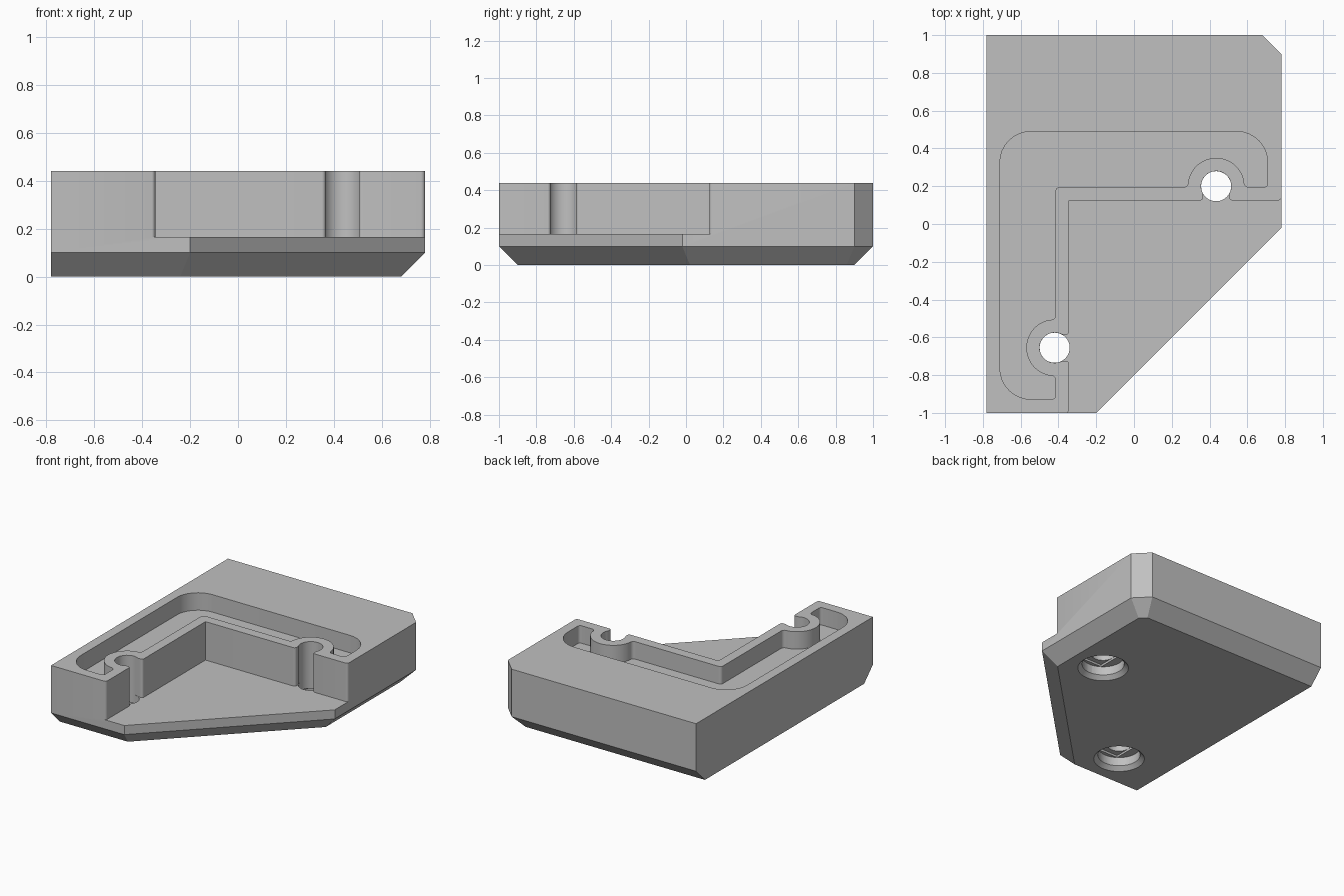
import bpy, bmesh
from math import sin, cos, tan, radians, pi
from mathutils import Vector, Matrix

cube = bpy.data.objects.get("Cube")
if cube:
    bpy.data.objects.remove(cube, do_unlink=True)

TOP, LEDGE, CHAMFER, POCKET_FLOOR = 0.44, 0.165, 0.1, 0.315
CORNER = Vector((-0.42, 0.2))   # where the two arm centre lines meet
BOSS = 0.855                    # distance of each screw hole along its arm

grey = bpy.data.materials.new("plain grey")
grey.use_nodes = True
grey.diffuse_color = (0.53, 0.53, 0.53, 1)
grey.node_tree.nodes["Principled BSDF"].inputs["Base Color"].default_value = grey.diffuse_color


def make_object(name, bm):
    bmesh.ops.recalc_face_normals(bm, faces=bm.faces)
    mesh = bpy.data.meshes.new(name)
    bm.to_mesh(mesh)
    bm.free()
    obj = bpy.data.objects.new(name, mesh)
    bpy.context.collection.objects.link(obj)
    mesh.materials.append(grey)
    return obj


def fillet(points, steps=8):
    """Round each (x, y, radius) corner of a closed outline."""
    result = []
    for i, (x, y, r) in enumerate(points):
        p = Vector((x, y))
        if r == 0:
            result.append(p)
            continue
        a = (Vector(points[i - 1][:2]) - p).normalized()
        b = (Vector(points[(i + 1) % len(points)][:2]) - p).normalized()
        half = a.angle(b) / 2
        centre = p + (a + b).normalized() * r / sin(half)
        start = p + a * r / tan(half) - centre
        end = p + b * r / tan(half) - centre
        sweep = start.angle_signed(end)
        for k in range(steps + 1):
            turn = Matrix.Rotation(-sweep * k / steps, 2)
            result.append(centre + turn @ start)
    return result


def arc(radius, first, last, steps=28):
    """Arc around a screw hole, in arm coordinates."""
    angles = [radians(first + (last - first) * k / steps) for k in range(steps + 1)]
    return [(BOSS + radius * cos(t), radius * sin(t), 0) for t in angles]


def both_arms(half, middle=()):
    """Lay a half outline along one arm and mirror it onto the other."""
    across = [(CORNER.x + u, CORNER.y + v, r) for u, v, r in half]
    down = [(CORNER.x - v, CORNER.y - u, r) for u, v, r in half]
    return across + list(middle) + down[:0:-1]


def prism(name, outline, z0, z1):
    bm = bmesh.new()
    face = bm.faces.new([bm.verts.new((p[0], p[1], z0)) for p in outline])
    grown = bmesh.ops.extrude_face_region(bm, geom=[face])["geom"]
    verts = [g for g in grown if isinstance(g, bmesh.types.BMVert)]
    bmesh.ops.translate(bm, vec=(0, 0, z1 - z0), verts=verts)
    return make_object(name, bm)


def cone(name, centre, r0, r1, z0, z1):
    bm = bmesh.new()
    place = Matrix.Translation((centre.x, centre.y, (z0 + z1) / 2))
    bmesh.ops.create_cone(bm, cap_ends=True, segments=48, radius1=r0, radius2=r1,
                          depth=z1 - z0, matrix=place)
    return make_object(name, bm)


def cut(body, cutter):
    mod = body.modifiers.new("cut", "BOOLEAN")
    mod.operation, mod.solver, mod.object = "DIFFERENCE", "EXACT", cutter
    bpy.context.view_layer.update()
    result = bpy.data.meshes.new_from_object(
        body.evaluated_get(bpy.context.evaluated_depsgraph_get()))
    body.modifiers.clear()
    body.data = result
    bpy.data.objects.remove(cutter, do_unlink=True)


# Body block: every lower edge but the left one is chamfered
outline = [Vector(p) for p in ((-0.78, -1), (-0.2, -1), (0.78, -0.02),
                               (0.78, 0.9), (0.68, 1), (-0.78, 1))]
n = len(outline)
insets = [CHAMFER] * (n - 1) + [0]
foot = []
for i, p in enumerate(outline):
    d0 = (p - outline[i - 1]).normalized()
    d1 = (outline[(i + 1) % n] - p).normalized()
    n0, n1 = Vector((-d0.y, d0.x)), Vector((-d1.y, d1.x))
    foot.append(p + Matrix((n0, n1)).inverted() @ Vector((insets[i - 1], insets[i])))

bm = bmesh.new()
rings = [[bm.verts.new((p.x, p.y, z)) for p in ring]
         for ring, z in ((foot, 0), (outline, CHAMFER), (outline, TOP))]
bm.faces.new(rings[0])
bm.faces.new(rings[2])
for low, high in zip(rings, rings[1:]):
    for i in range(n):
        j = (i + 1) % n
        bm.faces.new((low[i], low[j], high[j], high[i]))
body = make_object("corner_bracket", bm)

# Open inner corner, with a notch at each screw hole
inner = [(0.075, -0.075, 0), (BOSS - 0.069, -0.075, 0.016)]
inner += arc(0.08, 210, -30)
inner += [(BOSS + 0.069, -0.075, 0.016), (1.201, -0.075, 0.018),
          (1.201, -0.04, 0), (1.3, -0.04, 0)]
cut(body, prism("inner_corner_cutter",
                fillet(both_arms(inner, [(0.88, -1.1, 0)])), LEDGE, 0.6))

# Shallow L-shaped pocket running around the screw bosses
pocket = [(0.005, -0.005, 0.02), (BOSS - 0.15, -0.005, 0.024)]
pocket += arc(0.15, 168, 12)
pocket += [(BOSS + 0.15, -0.005, 0.024), (1.128, -0.005, 0.02),
           (1.128, 0.29, 0.165), (-0.29, 0.29, 0.165)]
# The outer corner is shared by both arms, so the mirrored copy is dropped
loop = both_arms(pocket)
del loop[len(pocket)]
cut(body, prism("pocket_cutter", fillet(loop), POCKET_FLOOR, 0.6))

# Screw holes with countersunk recesses and a short relief slot underneath
for hole in (CORNER + Vector((BOSS, 0)), CORNER - Vector((0, BOSS))):
    cut(body, cone("countersink_cutter", hole, 0.178, 0.138, -0.01, 0.03))
    cut(body, cone("recess_cutter", hole, 0.14, 0.14, -0.02, 0.09))
    slot = [(hole.x + sx * 0.079, hole.y + sy * 0.114)
            for sx, sy in ((-1, -1), (1, -1), (1, 1), (-1, 1))]
    cut(body, prism("slot_cutter", slot, 0.05, 0.105))
    cut(body, cone("hole_cutter", hole, 0.0795, 0.0795, 0.06, 0.3 - LEDGE / 2))

# Smooth the rounded walls and keep the edges sharp
body.data.materials.clear()
body.data.materials.append(grey)
bpy.ops.object.select_all(action="DESELECT")
body.select_set(True)
bpy.context.view_layer.objects.active = body
bpy.ops.object.shade_smooth_by_angle(angle=radians(30))
